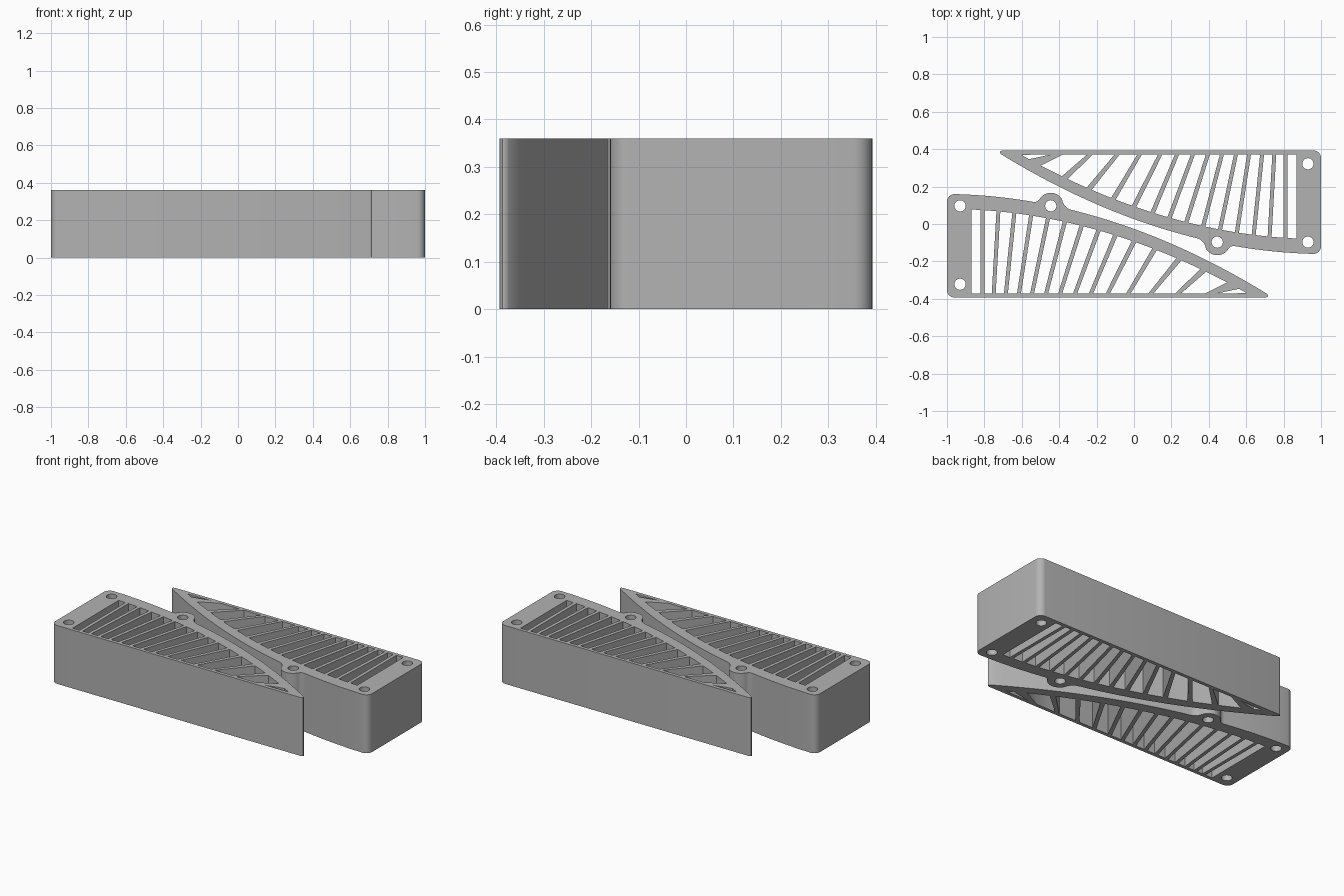
import bpy, bmesh, math
from mathutils import Vector

HEIGHT = 0.36
FLOOR, INNER_FLOOR = -0.393, -0.372
SLAT = 0.021

cube = bpy.data.objects.get("Cube")
if cube:
    bpy.data.objects.remove(cube, do_unlink=True)

grey = bpy.data.materials.new("plain grey")
grey.use_nodes = True
color = (0.45, 0.45, 0.45, 1)
grey.diffuse_color = color
grey.node_tree.nodes["Principled BSDF"].inputs["Base Color"].default_value = color


def outer(x):
    """Height of the curved outer edge in plan."""
    u = x + 0.96
    return 0.16 - 0.025 * u - 0.176 * u * u


def inner(x):
    """Curved edge of the slotted area."""
    return outer(x) - 0.08 + 0.0125 * (x + 0.96)


def span(fn, x0, x1, n):
    return [(x0 + (x1 - x0) * i / n, fn(x0 + (x1 - x0) * i / n)) for i in range(n + 1)]


def arc(cx, cy, r, a0, a1, n):
    angles = [math.radians(a0 + (a1 - a0) * i / n) for i in range(n + 1)]
    return [(cx + r * math.cos(a), cy + r * math.sin(a)) for a in angles]


def blend(p, c, q, n=6):
    """Rounded transition from p to q around control point c."""
    p, c, q = Vector(p), Vector(c), Vector(q)
    ts = [i / n for i in range(1, n)]
    return [tuple(p * (1 - t) ** 2 + c * 2 * t * (1 - t) + q * t * t) for t in ts]


# Outline: rounded block end, curved edge with screw boss, pointed tip
boss = (-0.445, 0.097)
boss_arc = arc(*boss, 0.07, 142, 32, 20)
before = span(outer, -0.96, -0.545, 8)
after = span(outer, -0.335, 0.712, 28)
outline = arc(-0.96, FLOOR + 0.04, 0.04, 270, 180, 8)
outline += arc(-0.96, 0.12, 0.04, 180, 90, 8)[:-1]
outline += before + blend(before[-1], (-0.512, outer(-0.51)), boss_arc[0])
outline += boss_arc + blend(boss_arc[-1], (-0.375, outer(-0.375)), after[0]) + after
outline += blend(after[-1], (0.725, -0.39), (0.70, FLOOR)) + [(0.70, FLOOR)]

# Screw holes
loops = [outline]
for cx, cy in [(-0.93, 0.097), (-0.93, -0.322), boss]:
    loops.append(arc(cx, cy, 0.03, 0, 345, 23))

# Slots between the fanned slats
slats_low = [-.81, -.75, -.685, -.615, -.545, -.47, -.395, -.315, -.23, -.14, -.03, .09, .235, .41]
slats_high = [-.81, -.725, -.64, -.55, -.46, -.37, -.28, -.19, -.10, 0, .11, .24, .37, .53]
left = (-0.868, -0.868)
for low, high in zip(slats_low, slats_high):
    rise = inner(high) - INNER_FLOOR
    half = SLAT / 2 * math.hypot(high - low, rise) / rise
    loops.append([(left[0], INNER_FLOOR)] + span(inner, left[1], high - half, 3)
                 + [(low - half, INNER_FLOOR)])
    left = (low + half, high + half)
loops.append([(left[0], INNER_FLOOR)] + span(inner, left[1], 0.603, 2))


def build_insert(name, angle):
    curve = bpy.data.curves.new(name + "_profile", 'CURVE')
    curve.dimensions = '2D'
    curve.fill_mode = 'BOTH'
    curve.extrude = HEIGHT / 2
    for pts in loops:
        spline = curve.splines.new('POLY')
        spline.points.add(len(pts) - 1)
        for point, (x, y) in zip(spline.points, pts):
            point.co = (x, y, 0, 1)
        spline.use_cyclic_u = True
    helper = bpy.data.objects.new(name + "_profile", curve)
    bpy.context.collection.objects.link(helper)
    graph = bpy.context.evaluated_depsgraph_get()
    mesh = bpy.data.meshes.new_from_object(helper.evaluated_get(graph))
    bpy.data.objects.remove(helper, do_unlink=True)

    # Weld caps to walls
    bm = bmesh.new()
    bm.from_mesh(mesh)
    bmesh.ops.remove_doubles(bm, verts=bm.verts, dist=0.0002)
    bmesh.ops.recalc_face_normals(bm, faces=bm.faces)
    bmesh.ops.translate(bm, verts=bm.verts, vec=(0, 0, HEIGHT / 2))
    bm.to_mesh(mesh)
    bm.free()
    mesh.materials.clear()
    mesh.materials.append(grey)

    obj = bpy.data.objects.new(name, mesh)
    bpy.context.collection.objects.link(obj)
    obj.rotation_euler.z = angle
    bpy.ops.object.select_all(action='DESELECT')
    obj.select_set(True)
    bpy.context.view_layer.objects.active = obj
    bpy.ops.object.shade_smooth_by_angle(angle=math.radians(30))


# Matching pair, turned half round from each other
build_insert("front_slatted_vent", 0)
build_insert("back_slatted_vent", math.pi)
